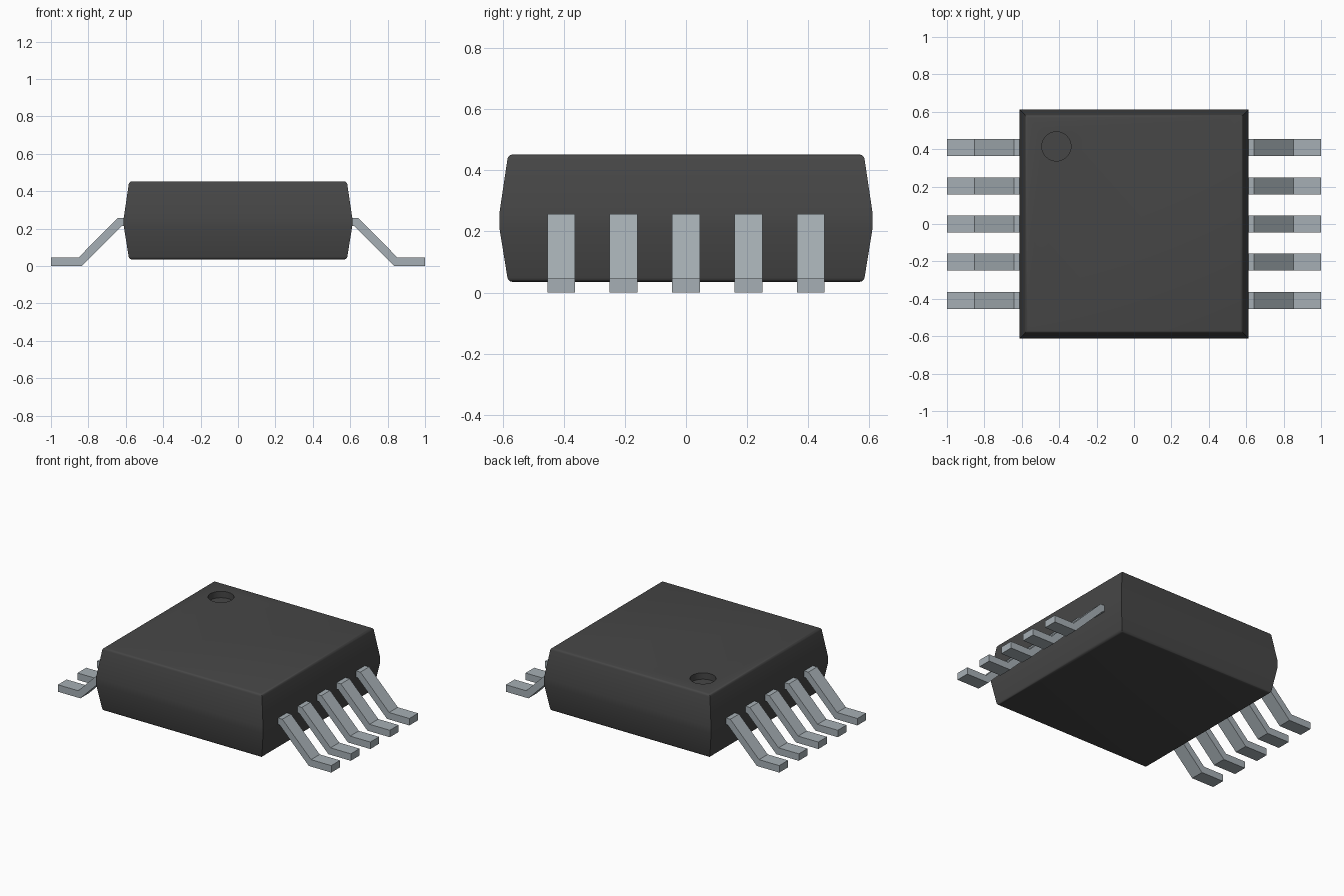
import bpy, bmesh, math

cube = bpy.data.objects.get("Cube")
if cube:
    bpy.data.objects.remove(cube, do_unlink=True)


def material(name, rgb, metallic=0.0):
    m = bpy.data.materials.new(name)
    m.use_nodes = True
    m.diffuse_color = (*rgb, 1)
    bsdf = m.node_tree.nodes["Principled BSDF"]
    bsdf.inputs["Base Color"].default_value = (*rgb, 1)
    bsdf.inputs["Roughness"].default_value = 0.6
    return m


def make_object(name, bm, mat):
    bmesh.ops.recalc_face_normals(bm, faces=bm.faces[:])
    mesh = bpy.data.meshes.new(name)
    bm.to_mesh(mesh)
    bm.free()
    mesh.materials.append(mat)
    obj = bpy.data.objects.new(name, mesh)
    bpy.context.collection.objects.link(obj)
    return obj


black = material("dark plastic", (0.062, 0.062, 0.062))
metal = material("grey metal", (0.38, 0.43, 0.46))

# Package body: stacked square rings, widest along the mould line
bm = bmesh.new()
rings = []
for half, z in ((0.582, 0.035), (0.611, 0.214), (0.611, 0.257), (0.582, 0.452)):
    corners = ((-half, -half), (half, -half), (half, half), (-half, half))
    rings.append([bm.verts.new((x, y, z)) for x, y in corners])
for low, high in zip(rings, rings[1:]):
    for i in range(4):
        j = (i + 1) % 4
        bm.faces.new((low[i], low[j], high[j], high[i]))
bottom = bm.faces.new(rings[0][::-1])
top = bm.faces.new(rings[-1])
# Softened rims around the top and bottom faces
bmesh.ops.bevel(bm, geom=list(bottom.edges) + list(top.edges), offset=0.014,
                segments=3, profile=0.5, affect='EDGES')
body = make_object("package_body", bm, black)

# Round pin-one dimple sunk into the top
bm = bmesh.new()
bmesh.ops.create_cone(bm, cap_ends=True, segments=48, radius1=0.078, radius2=0.078, depth=0.1)
bmesh.ops.translate(bm, verts=bm.verts[:], vec=(-0.415, 0.415, 0.46))
cutter = make_object("dimple_cutter", bm, black)
cutter.hide_render = True
cut = body.modifiers.new("dimple", 'BOOLEAN')
cut.operation = 'DIFFERENCE'
cut.solver = 'EXACT'
cut.object = cutter
bpy.context.view_layer.objects.active = body
body.select_set(True)
bpy.ops.object.modifier_apply(modifier=cut.name)
bpy.data.objects.remove(cutter, do_unlink=True)
bpy.ops.object.select_all(action='DESELECT')
body.select_set(True)
bpy.ops.object.shade_smooth_by_angle(angle=math.radians(35))

# Gull-wing leads: a bent strip profile extruded across the lead width
PROFILE = ((0.58, 0.257), (0.642, 0.257), (0.852, 0.046), (1.0, 0.046),
           (1.0, 0.0), (0.836, 0.0), (0.622, 0.214), (0.58, 0.214))
WIDTH, PITCH = 0.091, 0.204


def add_lead(name, side, y):
    bm = bmesh.new()
    face = bm.faces.new([bm.verts.new((side * x, y - WIDTH / 2, z)) for x, z in PROFILE])
    ext = bmesh.ops.extrude_face_region(bm, geom=[face])
    verts = [v for v in ext["geom"] if isinstance(v, bmesh.types.BMVert)]
    bmesh.ops.translate(bm, verts=verts, vec=(0, WIDTH, 0))
    make_object(name, bm, metal)


for side, label in ((1, "left"), (-1, "right")):
    for i in range(5):
        add_lead(f"{label}_lead_{i + 1}", side, (i - 2) * PITCH)
